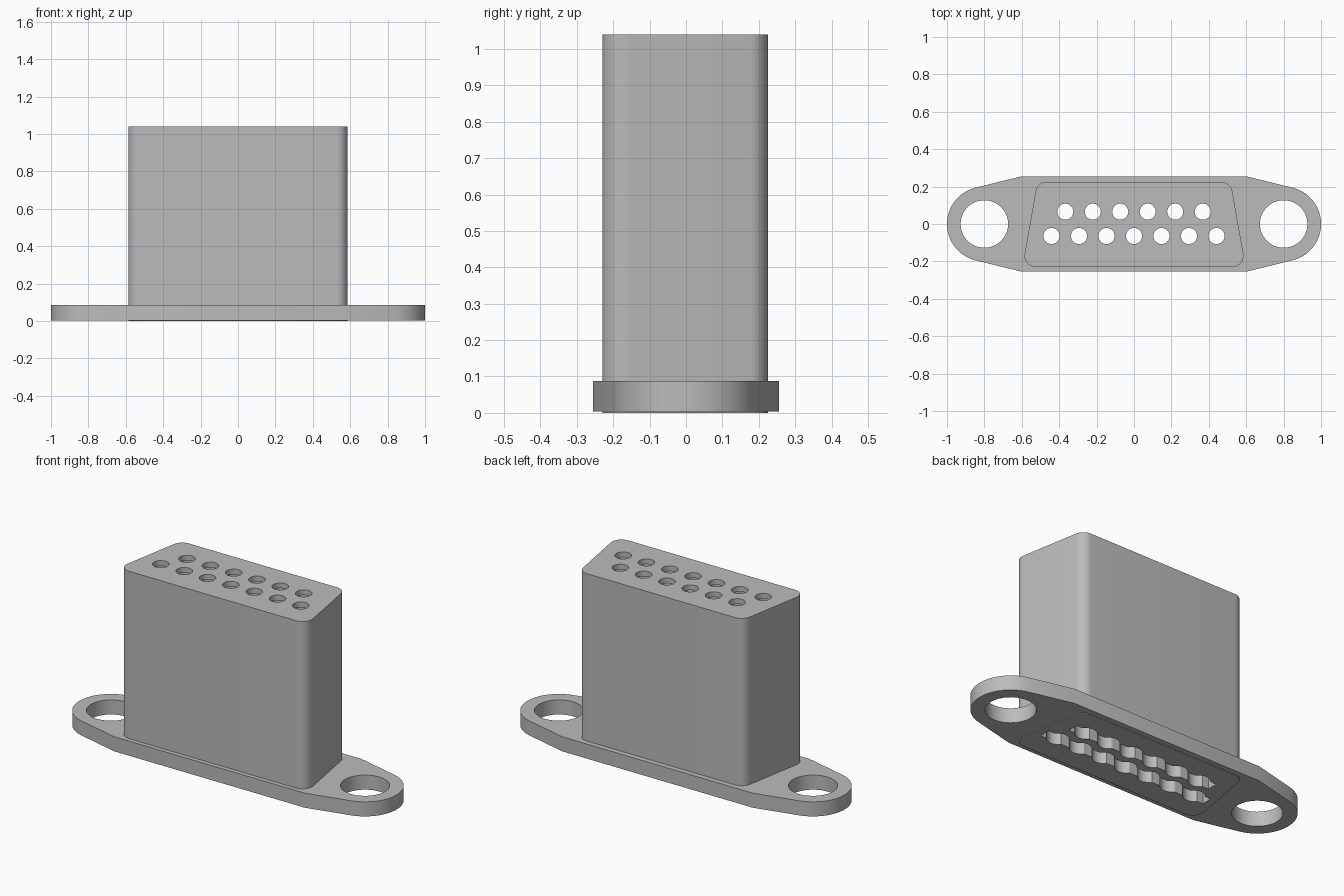
import bpy, bmesh, math
from mathutils import Vector

if "Cube" in bpy.data.objects:
    bpy.data.objects.remove(bpy.data.objects["Cube"])

grey = bpy.data.materials.new("plain grey")
grey.use_nodes = True
grey.diffuse_color = (0.5, 0.5, 0.5, 1)
grey.node_tree.nodes["Principled BSDF"].inputs["Base Color"].default_value = (0.5, 0.5, 0.5, 1)


def prism(name, outlines, z0, z1):
    """Extrude one or more counter-clockwise outlines from z0 to z1."""
    bm = bmesh.new()
    for pts in outlines:
        low = [bm.verts.new((x, y, z0)) for x, y in pts]
        high = [bm.verts.new((x, y, z1)) for x, y in pts]
        bm.faces.new(low[::-1])
        bm.faces.new(high)
        for i in range(len(pts)):
            j = (i + 1) % len(pts)
            bm.faces.new((low[i], low[j], high[j], high[i]))
    mesh = bpy.data.meshes.new(name)
    bm.to_mesh(mesh)
    bm.free()
    mesh.materials.append(grey)
    obj = bpy.data.objects.new(name, mesh)
    bpy.context.collection.objects.link(obj)
    return obj


def arc(cx, cy, r, a0, a1, n):
    return [(cx + r * math.cos(a0 + (a1 - a0) * i / n),
             cy + r * math.sin(a0 + (a1 - a0) * i / n)) for i in range(n + 1)]


def circle(cx, cy, r, n=32):
    return arc(cx, cy, r, 0, math.tau, n)[:-1]


def rounded(corners, r, n=8):
    """Round every corner of a counter-clockwise convex polygon."""
    pts = []
    for i, c in enumerate(corners):
        p = Vector(c)
        a = (Vector(corners[i - 1]) - p).normalized()
        b = (Vector(corners[(i + 1) % len(corners)]) - p).normalized()
        half = a.angle(b) / 2
        centre = p + (a + b).normalized() * r / math.sin(half)
        start = math.atan2(a.x, -a.y)
        start = math.atan2(-a.x, a.y) + math.pi
        pts += arc(centre.x, centre.y, r, start, start + math.pi - 2 * half, n)
    return pts


def cut(target, cutter):
    cutter.hide_render = True
    mod = target.modifiers.new("cut", "BOOLEAN")
    mod.object = cutter
    mod.solver = "EXACT"
    bpy.context.view_layer.objects.active = target
    bpy.ops.object.modifier_apply(modifier=mod.name)
    bpy.data.objects.remove(cutter)


def smooth(obj):
    bpy.ops.object.select_all(action="DESELECT")
    obj.select_set(True)
    bpy.context.view_layer.objects.active = obj
    bpy.ops.object.shade_smooth_by_angle(angle=math.radians(25))


def d_shape(inset, r):
    w0, w1, y0, y1 = 0.597 - inset, 0.517 - inset, -0.23 + inset, 0.225 - inset
    return rounded([(-w0, y0), (w0, y0), (w1, y1), (-w1, y1)], r)


# Two staggered rows of contact holes
PITCH, HOLE, LOBE, SLOT = 0.147, 0.043, 0.055, 0.03
rows = [(6, 0.066), (7, -0.064)]


def row_xs(count):
    return [(i - (count - 1) / 2) * PITCH for i in range(count)]


def scalloped(count, y):
    """Slot outline that widens around each contact."""
    xs = row_xs(count)
    end = xs[-1] + 0.085
    n = count * 24
    edge = []
    for i in range(n + 1):
        x = -end + 2 * end * i / n
        near = min(abs(x - c) for c in xs)
        edge.append((x, max(SLOT, math.sqrt(max(0, LOBE ** 2 - near ** 2)))))
    return [(x, y - h) for x, h in edge] + [(x, y + h) for x, h in reversed(edge)]


# Connector body, open underneath with holes through its top wall
body = prism("connector_body", [d_shape(0, 0.06)], 0, 1.04)
cut(body, prism("cavity_cutter", [scalloped(*row) for row in rows], -0.1, 1.01))
cut(body, prism("hole_cutter", [circle(x, y, HOLE) for n, y in rows for x in row_xs(n)], 0.98, 1.1))
smooth(body)

# Mounting flange: flat middle tapering tangentially to round ears
EAR_X, EAR_R, FLAT_X, FLAT_Y = 0.8, 0.2, 0.6, 0.255
dx = FLAT_X - EAR_X
tangent = math.atan2(FLAT_Y, dx) - math.acos(EAR_R / math.hypot(dx, FLAT_Y))
right_half = [(FLAT_X, -FLAT_Y)] + arc(EAR_X, 0, EAR_R, -tangent, tangent, 32) + [(FLAT_X, FLAT_Y)]
outline = right_half + [(-x, -y) for x, y in right_half]
flange = prism("mounting_flange", [outline], 0.004, 0.087)
cut(flange, prism("flange_cutter",
                  [circle(s * EAR_X, 0, 0.127, 48) for s in (-1, 1)] + [d_shape(0.01, 0.05)],
                  -0.1, 0.2))
smooth(flange)
